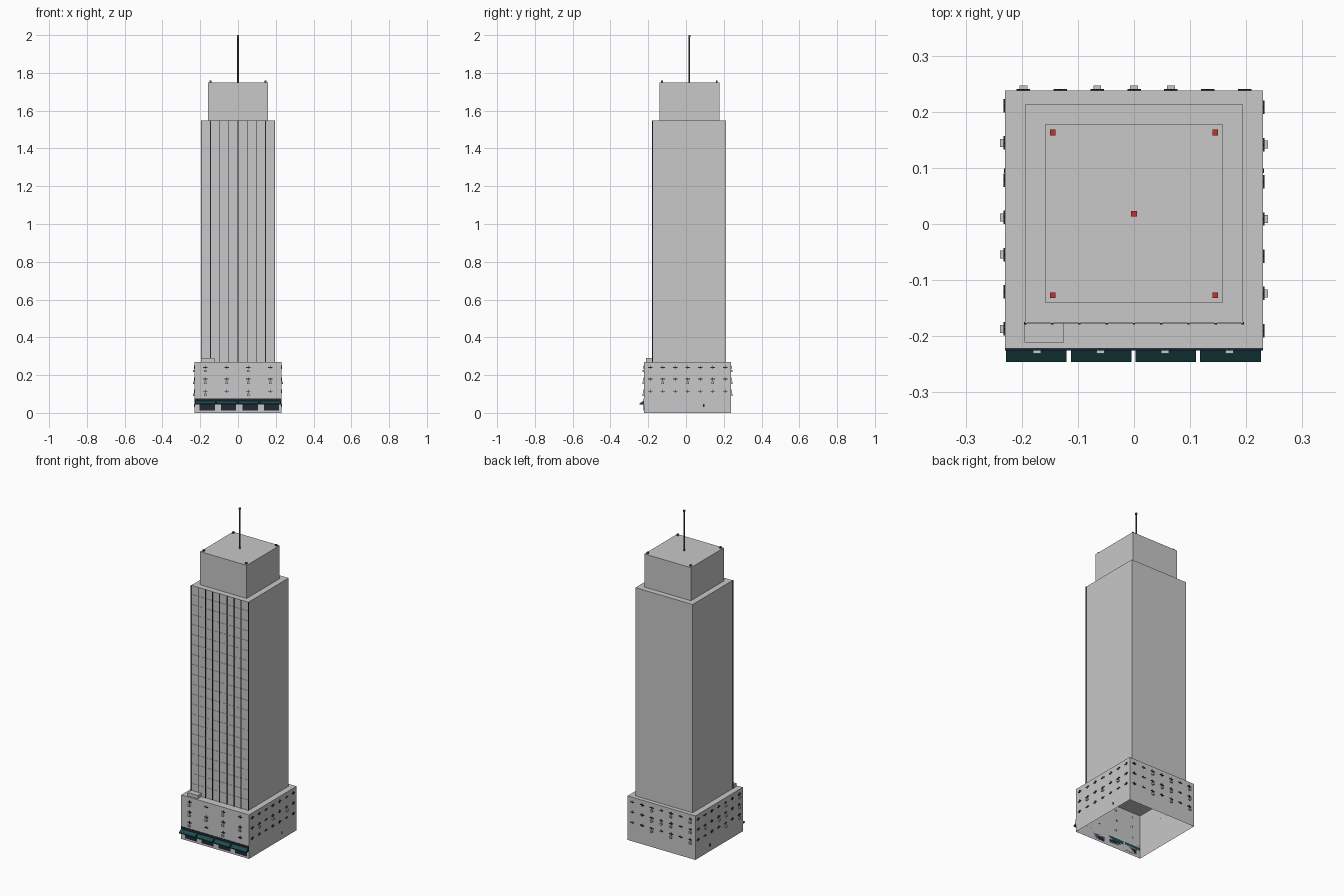
import bpy
import bmesh
from mathutils import Matrix, Vector

if "Cube" in bpy.data.objects:
    bpy.data.objects.remove(bpy.data.objects["Cube"])


def material(name, r, g, b):
    m = bpy.data.materials.new(name)
    m.use_nodes = True
    m.diffuse_color = (r, g, b, 1)
    m.node_tree.nodes["Principled BSDF"].inputs["Base Color"].default_value = (r, g, b, 1)
    return m


concrete = material("pale concrete", 0.58, 0.58, 0.58)
navy = material("dark navy", 0.015, 0.02, 0.035)
teal = material("awning teal", 0.012, 0.07, 0.075)
red = material("beacon red", 0.6, 0.03, 0.025)
steel = material("mast steel", 0.08, 0.08, 0.08)


def add_box(bm, lo, hi):
    """Axis-aligned box between two corners."""
    lo, hi = Vector(lo), Vector(hi)
    place = Matrix.Translation((lo + hi) / 2) @ Matrix.Diagonal((*(hi - lo), 1))
    return bmesh.ops.create_cube(bm, size=1, matrix=place)["verts"]


def finish(name, bm, mat):
    mesh = bpy.data.meshes.new(name)
    bm.to_mesh(mesh)
    bm.free()
    mesh.materials.append(mat)
    obj = bpy.data.objects.new(name, mesh)
    bpy.context.collection.objects.link(obj)
    return obj


def boxes(name, mat, corners):
    bm = bmesh.new()
    for lo, hi in corners:
        add_box(bm, lo, hi)
    return finish(name, bm, mat)


# Podium: a shell open underneath
X0, Y0, Y1, ROOF = 0.23, -0.222, 0.238, 0.27
bm = bmesh.new()
add_box(bm, (-X0, Y0, 0), (X0, Y1, ROOF))
bm.faces.ensure_lookup_table()
floor = [f for f in bm.faces if f.normal.z < -0.9]
bmesh.ops.delete(bm, geom=floor, context="FACES")
finish("podium", bm, concrete)

# Tower, crown and the small roof hut
boxes("tower", concrete, [((-0.194, -0.176, ROOF), (0.194, 0.213, 1.547))])
boxes("crown", concrete, [((-0.158, -0.141, 1.547), (0.158, 0.178, 1.75))])
boxes("roof_hut", concrete, [((-0.195, -0.211, ROOF), (-0.125, -0.176, 0.29))])

# Vertical fins and thin floor ledges on the tower front
fins = [-0.194 + i * 0.0485 for i in range(9)]
boxes("tower_fins", navy,
      [((x - 0.002, -0.179, ROOF), (x + 0.002, -0.175, 1.547)) for x in fins])
boxes("floor_ledges", concrete,
      [((-0.194, -0.1775, ROOF + i * 0.061), (0.194, -0.175, ROOF + i * 0.061 + 0.003))
       for i in range(1, 21)])

# Mast and beacons
bm = bmesh.new()
bmesh.ops.create_cone(bm, cap_ends=True, segments=8, radius1=0.004, radius2=0.004, depth=0.245,
                      matrix=Matrix.Translation((0, 0.018, 1.8725)))
finish("mast", bm, steel)
spots = [(x, y, 1.75) for x in (-0.145, 0.145) for y in (-0.127, 0.163)] + [(0, 0.018, 1.99)]
boxes("beacons", red,
      [((x - 0.005, y - 0.005, z), (x + 0.005, y + 0.005, z + 0.01)) for x, y, z in spots])

# Shop fronts, sign band and sloped awnings
boxes("sign_band", navy, [((-X0, Y0 - 0.003, 0.045), (X0, Y0, 0.077))])
boxes("shop_windows", navy,
      [((x - 0.04, Y0 - 0.002, 0.012), (x + 0.04, Y0, 0.045))
       for x in (-0.163, -0.05, 0.065, 0.178)])
bm = bmesh.new()
for i in range(4):
    x = -0.174 + i * 0.1153
    verts = add_box(bm, (x - 0.054, -0.246, 0.044), (x + 0.054, Y0, 0.066))
    for v in verts:
        if v.co.y < -0.23 and v.co.z > 0.05:
            v.co.z = 0.05
finish("awnings", bm, teal)


# Podium windows: each wall is (origin, outward direction, along direction, columns)
walls = [
    ((0, Y0), (0, -1), (1, 0), (-0.173, -0.06, 0.055, 0.17), (0, 1, 2, 3)),
    ((0, Y1), (0, 1), (1, 0), [-0.197 + i * 0.0657 for i in range(7)], (0, 2, 3, 4)),
    ((X0, 0), (1, 0), (0, 1), [-0.19 + i * 0.0663 for i in range(7)], (1, 3, 5)),
    ((-X0, 0), (-1, 0), (0, 1), [-0.187 + i * 0.0663 for i in range(7)], (0, 2, 3, 5)),
]
sills, mullions, coolers = [], [], []


def on_wall(wall, a, z, half, height, depth):
    """Corners of a box standing out from a wall."""
    origin, out, along = (Vector(v) for v in wall[:3])
    p = origin + along * (a - half)
    q = origin + along * (a + half) + out * depth
    lo = (min(p.x, q.x), min(p.y, q.y), z)
    hi = (max(p.x, q.x), max(p.y, q.y), z + height)
    return lo, hi


for wall in walls:
    for col, a in enumerate(wall[3]):
        for row, z in enumerate((0.112, 0.176, 0.238)):
            sills.append(on_wall(wall, a, z, 0.012, 0.005, 0.003))
            mullions.append(on_wall(wall, a, z - 0.006, 0.0015, 0.018, 0.002))
            if col in wall[4] and (col + row) % 2 == 0:
                coolers.append(on_wall(wall, a, z - 0.022, 0.007, 0.012, 0.009))
            elif col in wall[4] and row == 1:
                coolers.append(on_wall(wall, a, z - 0.022, 0.007, 0.012, 0.009))
boxes("window_sills", navy, sills)
boxes("window_mullions", navy, mullions)
boxes("air_coolers", concrete, coolers)

# Small service vent on each side wall
boxes("side_vents", navy,
      [on_wall(w, 0.095, 0.03, 0.004, 0.016, 0.002) for w in walls[2:]])
